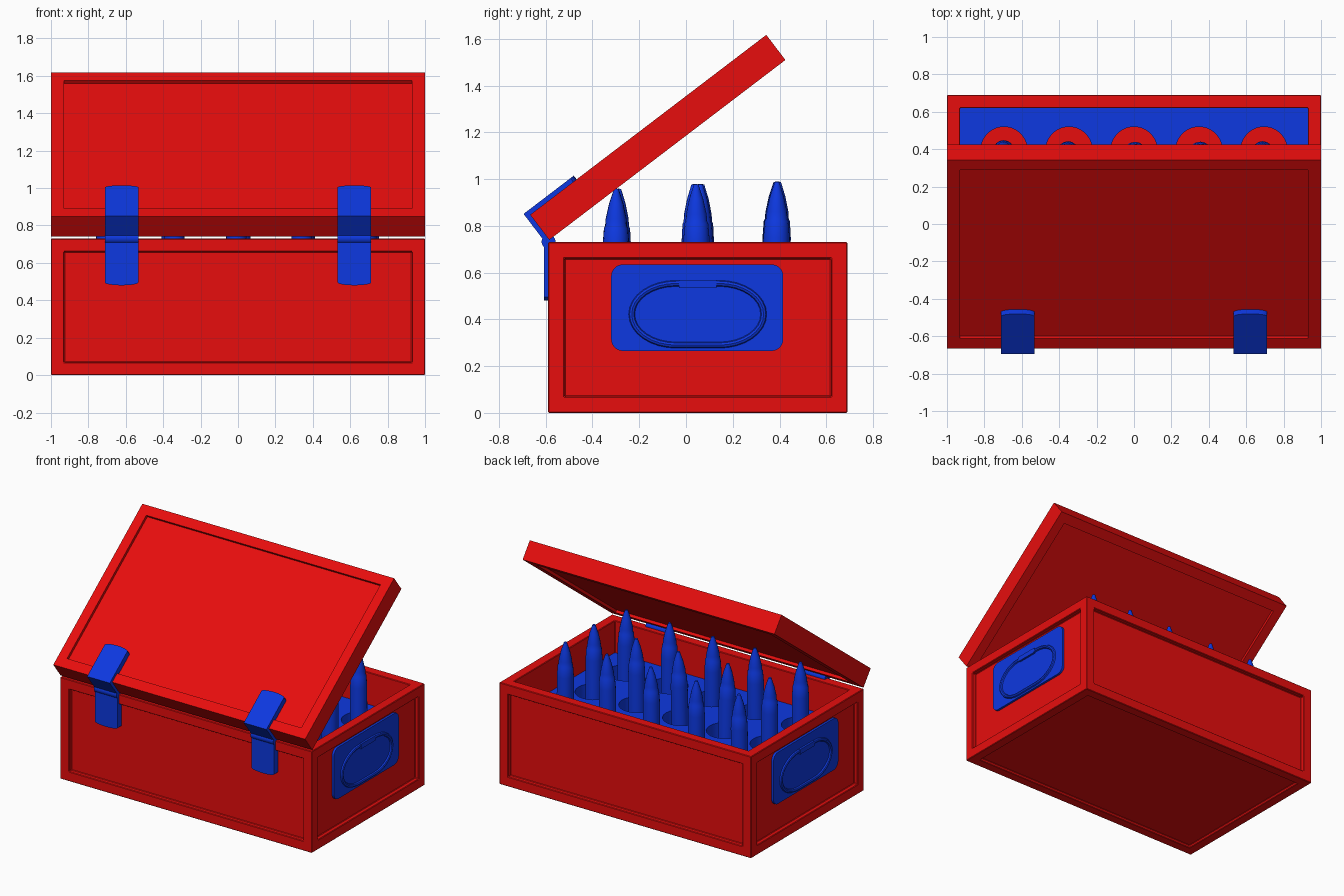
import bpy, bmesh, random
from math import cos, sin, pi, radians
from mathutils import Matrix, Vector

if "Cube" in bpy.data.objects:
    bpy.data.objects.remove(bpy.data.objects["Cube"])

random.seed(4)
T = Matrix.Translation


def rot(deg, axis='X'):
    return Matrix.Rotation(radians(deg), 4, axis)


def material(name, rgb):
    m = bpy.data.materials.new(name)
    m.diffuse_color = (*rgb, 1)
    m.use_nodes = True
    m.node_tree.nodes["Principled BSDF"].inputs["Base Color"].default_value = m.diffuse_color
    return m


RED = material("red_paint", (0.8, 0.004, 0.004))
BLUE = material("blue_metal", (0.004, 0.04, 0.75))


def finish(ob, mat, matrix=None, smooth=False):
    ob.data.materials.clear()
    ob.data.materials.append(mat)
    if matrix is not None:
        ob.matrix_world = matrix
    if smooth:
        bpy.ops.object.select_all(action='DESELECT')
        ob.select_set(True)
        bpy.context.view_layer.objects.active = ob
        bpy.ops.object.shade_smooth_by_angle(angle=radians(35))
    return ob


def link(name, data):
    ob = bpy.data.objects.new(name, data)
    bpy.context.collection.objects.link(ob)
    return ob


def block(name, lo, hi, mat, matrix=None, insets=(), bevel=0):
    """Box between two corners; insets = (normal, depth) recesses with a 0.07 border."""
    bm = bmesh.new()
    bmesh.ops.create_cube(bm, size=1)
    for v in bm.verts:
        v.co = [l + (c + 0.5) * (h - l) for c, l, h in zip(v.co, lo, hi)]
    bm.normal_update()
    for normal, depth in insets:
        n = Vector(normal)
        face = max((f for f in bm.faces if f.normal.dot(n) > 0.99),
                   key=lambda f: f.calc_center_median().dot(n))
        bmesh.ops.inset_individual(bm, faces=[face], thickness=0.07, use_even_offset=True)
        inner = bmesh.ops.extrude_discrete_faces(bm, faces=[face])["faces"][0]
        bmesh.ops.translate(bm, verts=inner.verts, vec=-depth * n)
        bm.normal_update()
    me = bpy.data.meshes.new(name)
    bm.to_mesh(me)
    bm.free()
    ob = link(name, me)
    if bevel:
        b = ob.modifiers.new("edge", 'BEVEL')
        b.width, b.segments = bevel, 1
    return finish(ob, mat, matrix)


def curve(name, loops, mat, matrix, extrude=0, tube=0):
    """Filled flat shape (extruded) or a closed tube from xy point loops."""
    cu = bpy.data.curves.new(name, 'CURVE')
    cu.dimensions = '3D' if tube else '2D'
    if not tube:
        cu.fill_mode = 'BOTH'
    cu.extrude, cu.bevel_depth, cu.bevel_resolution = extrude, tube, 2
    for pts in loops:
        s = cu.splines.new('POLY')
        s.points.add(len(pts) - 1)
        for p, (x, y) in zip(s.points, pts):
            p.co = (x, y, 0, 1)
        s.use_cyclic_u = True
    ob = link(name, cu)
    bpy.ops.object.select_all(action='DESELECT')
    ob.select_set(True)
    bpy.context.view_layer.objects.active = ob
    bpy.ops.object.convert(target='MESH')
    return finish(bpy.context.view_layer.objects.active, mat, matrix, True)


def rounded(w, h, rx, ry, n=6):
    """Rounded rectangle with half sizes w, h and corner radii rx, ry."""
    pts = []
    for k, (sx, sy) in enumerate([(1, 1), (-1, 1), (-1, -1), (1, -1)]):
        for i in range(n + 1):
            a = (k + i / n) * pi / 2
            pts.append((sx * (w - rx) + rx * cos(a), sy * (h - ry) + ry * sin(a)))
    return pts


# Chest body: recessed panels all round and the open cavity
block("chest_body", (-1, -0.59, 0), (1, 0.69, 0.73), RED, bevel=0.004, insets=[
    ((1, 0, 0), 0.03), ((-1, 0, 0), 0.03), ((0, 1, 0), 0.03), ((0, -1, 0), 0.03),
    ((0, 0, -1), 0.02), ((0, 0, 1), 0.66)])

# Lid, tilted open about its front lower edge
LID = T((0, -0.585, 0.74)) @ rot(37.3)
block("lid", (-1, 0, 0), (1, 1.27, 0.135), RED, LID,
      insets=[((0, 0, 1), 0.02), ((0, 0, -1), 0.02)])

# Tray with round holes
XS = [-0.695, -0.3475, 0, 0.3475, 0.695]
YS = [(-0.305, 0.96, -0.8), (0.05, 0.98, 0), (0.38, 0.99, -0.6)]
holes = [[(x + 0.125 * cos(i * pi / 12), y + 0.125 * sin(i * pi / 12)) for i in range(24)]
         for x in XS for y in (-0.305, 0.05, 0.395)]
rim = [(-0.93, -0.52), (0.93, -0.52), (0.93, 0.62), (-0.93, 0.62)]
curve("tray", [rim] + holes, BLUE, T((0, 0, 0.287)), extrude=0.213)

# Pointed rounds standing in the holes
PROFILE = [(0, 0), (0.058, 0), (0.056, 0.68), (0.051, 0.75), (0.046, 0.76),
           (0.044, 0.79), (0.030, 0.855), (0.010, 0.917), (0, 0.92)]
bm = bmesh.new()
vs = [bm.verts.new((r, 0, z)) for r, z in PROFILE]
es = [bm.edges.new(p) for p in zip(vs, vs[1:])]
bmesh.ops.spin(bm, geom=vs + es, axis=(0, 0, 1), cent=(0, 0, 0), angle=2 * pi, steps=16)
bmesh.ops.remove_doubles(bm, verts=bm.verts, dist=1e-4)
bmesh.ops.recalc_face_normals(bm, faces=bm.faces)
round_mesh = bpy.data.meshes.new("round")
bm.to_mesh(round_mesh)
bm.free()
for x in XS:
    for y, top, tilt in YS:
        spread = 2 if tilt == 0 else 0.5
        lean = rot(tilt + random.uniform(-spread, spread)) @ rot(random.uniform(-1, 1), 'Y')
        finish(link("round", round_mesh), BLUE, T((x, y, top - 0.92)) @ lean, True)

# Hinges: lower strap, barrel, and a strap folded over the lid edge
HW = 0.09


def strap(length, bulge):
    end = [(HW * cos(i * pi / 8), length - bulge + bulge * sin(i * pi / 8)) for i in range(9)]
    return [(-HW, 0), (HW, 0)] + end


for cx in (-0.622, 0.622):
    curve("hinge_lower_strap", [strap(0.255, 0.015)], BLUE,
          T((cx, -0.585, 0.735)) @ rot(-90), extrude=0.022)
    curve("hinge_top_strap", [strap(0.27, 0.018)], BLUE,
          LID @ T((cx, -0.02, 0.135)), extrude=0.02)
    block("hinge_front_strap", (-HW, -0.02, -0.01), (HW, 0.005, 0.15), BLUE,
          LID @ T((cx, 0, 0)))
    bpy.ops.mesh.primitive_cylinder_add(vertices=16, radius=0.03, depth=2 * HW)
    barrel = bpy.context.object
    barrel.name = "hinge_barrel"
    finish(barrel, BLUE, T((cx, -0.588, 0.732)) @ rot(90, 'Y'), True)

# Side handles: plate, ring and clip on both ends
for side in (1, -1):
    # local x -> world +-y, local y -> world z, local z -> outwards
    face = Matrix(((0, 0, side, 0), (side, 0, 0, 0), (0, 1, 0, 0), (0, 0, 0, 1)))
    plate = T((side * 0.973, 0.048, 0.45)) @ face
    curve("handle_plate", [rounded(0.368, 0.185, 0.05, 0.05)], BLUE, plate, extrude=0.013)
    ring = T((side * 0.986, 0.05, 0.422)) @ face
    curve("handle_ring", [rounded(0.282, 0.132, 0.19, 0.131, 8)], BLUE, ring, tube=0.013)
    block("handle_clip", (-0.08, 0.112, -0.01), (0.08, 0.147, 0.014), BLUE, ring)
